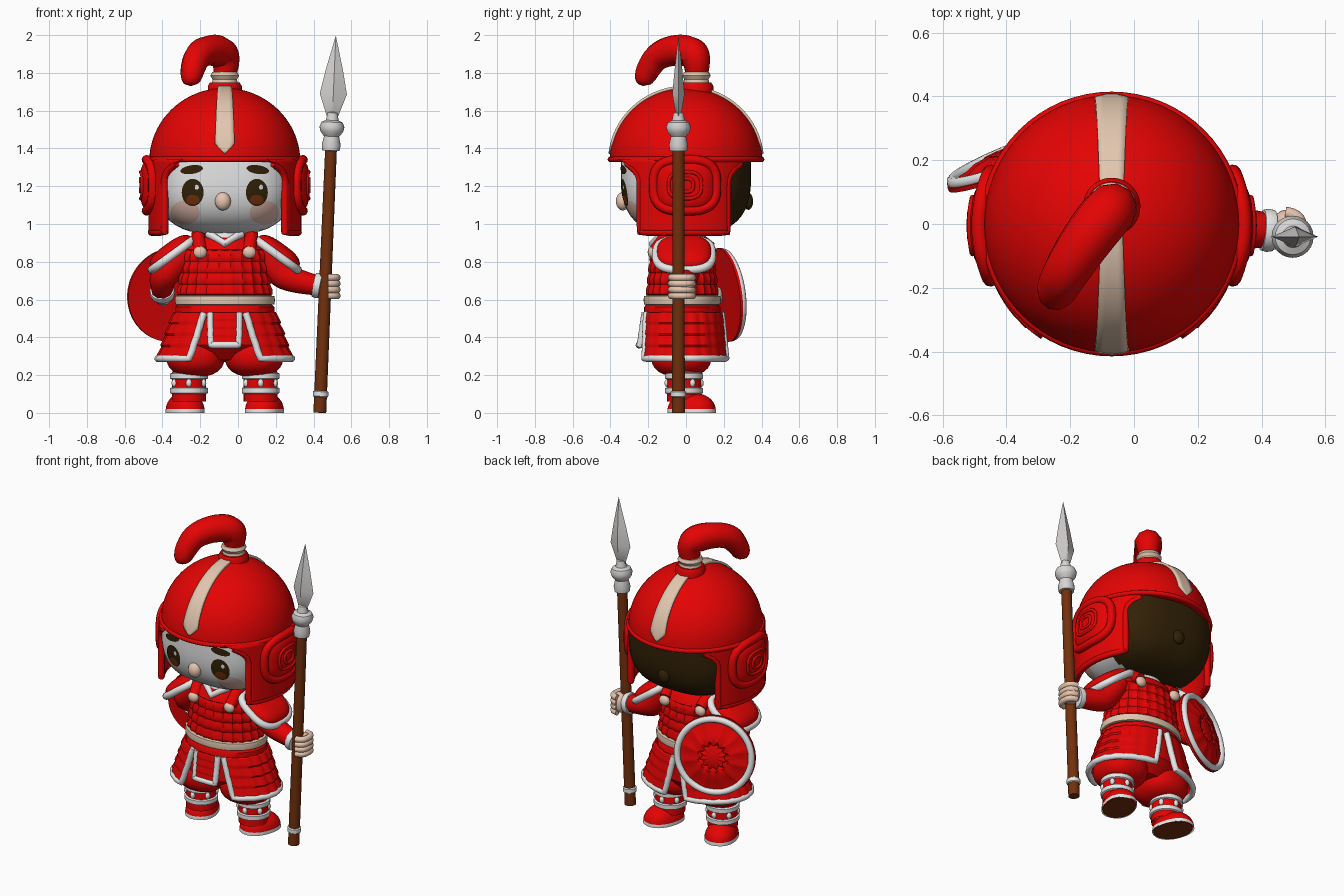
import bpy, bmesh, math
from math import sin, cos, pi, radians
from mathutils import Vector, Matrix

cube = bpy.data.objects.get("Cube")
if cube:
    bpy.data.objects.remove(cube)

CX = -0.07  # body centre line
SIDES = ((1, "left"), (-1, "right"))


def material(name, *rgb):
    m = bpy.data.materials.new(name)
    m.use_nodes = True
    m.diffuse_color = (*rgb, 1)
    m.node_tree.nodes["Principled BSDF"].inputs["Base Color"].default_value = (*rgb, 1)
    return m


RED = material("red", 0.78, 0.001, 0.001)
WHITE = material("white", 0.82, 0.82, 0.82)
BEIGE = material("beige", 0.76, 0.57, 0.43)
SKIN = material("skin", 0.80, 0.56, 0.43)
CHEEK = material("cheek_pink", 0.79, 0.52, 0.44)
WOOD = material("wood_brown", 0.17, 0.030, 0.004)
DARK = material("dark_hair", 0.032, 0.015, 0.002)
STEEL = material("steel", 0.68, 0.66, 0.65)


# Parametric surface from f(u, v) with u, v in 0..1
def grid(name, f, nu, nv, mat, solid=0, matrix=None):
    bm = bmesh.new()
    rows = [[bm.verts.new(f(i / nu, j / nv)) for i in range(nu + 1)] for j in range(nv + 1)]
    for a, b in zip(rows, rows[1:]):
        for i in range(nu):
            bm.faces.new((a[i], a[i + 1], b[i + 1], b[i]))
    bmesh.ops.remove_doubles(bm, verts=bm.verts, dist=1e-4)
    bmesh.ops.recalc_face_normals(bm, faces=bm.faces)
    if matrix:
        bm.transform(matrix)
    me = bpy.data.meshes.new(name)
    bm.to_mesh(me)
    bm.free()
    me.materials.append(mat)
    o = bpy.data.objects.new(name, me)
    bpy.context.collection.objects.link(o)
    if solid:
        mod = o.modifiers.new("thickness", "SOLIDIFY")
        mod.thickness, mod.offset = solid, 0
    return o


def place(loc, rot=None):
    m = Matrix.Translation(loc)
    return m @ rot.to_matrix().to_4x4() if rot else m


# Turned shape from (radius, height) points, with optional vertical flutes
def lathe(name, prof, mat, loc=(0, 0, 0), sy=1, seg=48, rot=None, flutes=0, depth=0):
    def f(u, v):
        r, z = prof[round(v * (len(prof) - 1))]
        r = max(0, r - depth * abs(cos(u * pi * flutes))) if r > 0.001 else 0
        return (r * cos(2 * pi * u), r * sy * sin(2 * pi * u), z)
    return grid(name, f, seg, len(prof) - 1, mat, matrix=place(loc, rot))


# Rounded block: ellipsoid with squareness n
def blob(name, loc, size, mat, n=2, seg=32, rot=None, half=False):
    def f(u, v):
        a = v * pi * (0.5 if half else 1)
        d = (sin(a) * cos(2 * pi * u), sin(a) * sin(2 * pi * u), cos(a))
        k = sum(abs(c) ** n for c in d) ** (-1 / n)
        return Vector([c * k * s for c, s in zip(d, size)])
    return grid(name, f, seg, seg // 2, mat, matrix=place(loc, rot))


def tube(name, pts, r, mat, radii=None, cyclic=False, kind="POLY"):
    cu = bpy.data.curves.new(name, "CURVE")
    cu.dimensions, cu.bevel_depth, cu.bevel_resolution = "3D", r, 3
    cu.use_fill_caps, cu.resolution_u = True, 8
    sp = cu.splines.new(kind)
    sp.points.add(len(pts) - 1)
    for i, p in enumerate(pts):
        sp.points[i].co = (*p, 1)
        sp.points[i].radius = radii[i] / r if radii else 1
    sp.use_cyclic_u = cyclic
    if kind == "NURBS":
        sp.order_u, sp.use_endpoint_u = 3, True
    cu.materials.append(mat)
    bpy.context.collection.objects.link(bpy.data.objects.new(name, cu))


def paint(o, mat, rule):
    o.data.materials.append(mat)
    for p in o.data.polygons:
        p.material_index = rule(p)


# Head: pale face in front, dark hair behind
HZ, HA, HB, HC, HN = 1.28, 0.37, 0.345, 0.335, 2.9
head = blob("head", (CX, 0, HZ), (HA, HB, HC), WHITE, HN, 64)
paint(head, DARK, lambda p: int(p.center.y > 0.05))
blob("nose", (CX - 0.01, -0.335, 1.12), (0.042, 0.036, 0.048), SKIN)
blob("hair_knob", (CX, 0.33, 1.12), (0.04, 0.025, 0.045), DARK)


# Face plate that follows the head surface
def patch(name, x, z, rx, rz, mat, lift, tilt=0):
    def f(u, v):
        a, b = v * rx * cos(2 * pi * u), v * rz * sin(2 * pi * u)
        px, pz = x + a * cos(tilt) - b * sin(tilt), z + a * sin(tilt) + b * cos(tilt)
        k = 1 - abs(px / HA) ** HN - abs((pz - HZ) / HC) ** HN
        return (CX + px, -HB * max(k, 0) ** (1 / HN) - lift, pz)
    grid(name, f, 32, 6, mat)


for s, side in SIDES:
    patch(side + "_cheek", s * 0.21, 1.06, 0.078, 0.064, CHEEK, 0.003)
    patch(side + "_eye", s * 0.17, 1.167, 0.058, 0.072, DARK, 0.005)
    patch(side + "_iris", s * 0.17, 1.128, 0.036, 0.026, WOOD, 0.007)
    patch(side + "_eye_glint", s * 0.17 + 0.022, 1.195, 0.011, 0.013, WHITE, 0.009)
    patch(side + "_eyebrow", s * 0.175, 1.288, 0.06, 0.023, DARK, 0.005, -s * 0.15)


# Helmet dome, rim and centre stripe
def dome(a, k=1):
    return 0.4 * k * sin(a), 1.33 + 0.39 * k * cos(a)


lathe("helmet_dome", [dome(i * pi / 40) for i in range(21)] + [(0.365, 1.33), (0.35, 1.4)],
      RED, (CX, 0, 0), 1.01, 64)
rim = [(0.398 * cos(i * pi / 32), 0.4 * sin(i * pi / 32)) for i in range(64)]
tube("helmet_rim", [(CX + x, y, 1.342) for x, y in rim], 0.015, RED, cyclic=True)


def stripe(u, v):
    s = 2 * u - 1
    w = (0.034 + 0.02 * abs(s)) * min(1, (1 - abs(s)) / 0.09)
    r, z = dome(abs(s) * radians(84), 1.012)
    return (CX + (2 * v - 1) * w, math.copysign(r, s), z)


grid("helmet_stripe", stripe, 60, 4, BEIGE, 0.016)


# Helmet side guards with curved ear plates
def guard(s):
    def f(u, v):
        spread = radians(35 + 22 * max(0, (v - 0.66) / 0.34) ** 2.5)
        t = (2 * u - 1) * spread
        return (CX + s * 0.388 * cos(t), 0.4 * sin(t) - 0.012, 0.957 + 0.388 * v)
    return f


def ear(s, lift, size):
    def f(u, v):
        a = 2 * pi * u
        k = v * size * (abs(cos(a)) ** 3 + abs(sin(a)) ** 3) ** (-1 / 3)
        y, z = 0.182 * k * cos(a), 0.148 * k * sin(a)
        x = 0.4 * math.sqrt(1 - (y / 0.41) ** 2) + lift * (1 - v ** 6)
        return (CX + s * x, y - 0.005, 1.205 + z)
    return f


for s, side in SIDES:
    g = guard(s)
    grid(side + "_helmet_guard", g, 24, 20, RED, 0.034)
    edge = [g(0, 0.94 - i / 12.8) for i in range(13)] + [g(i / 12, 0) for i in range(1, 12)]
    edge += [g(1, i / 12.8) for i in range(13)]
    tube(side + "_guard_edge", edge, 0.02, RED)
    grid(side + "_ear_plate", ear(s, 0.045, 0.95), 48, 12, RED)
    border = ear(s, 0, 0.91)
    tube(side + "_ear_border", [Vector(border(i / 48, 1)) + Vector((s * 0.014, 0, 0)) for i in range(48)],
         0.026, RED, cyclic=True)
    relief = ear(s, 0.045, 0.95)
    for k in (0.25, 0.5):
        arc = [Vector(relief(i / 24, k)) for i in range(24)]
        tube(side + "_ear_relief", arc, 0.01, RED, cyclic=True)

# Crest socket and plume
lathe("crest_base", [(0, 1.69), (0.09, 1.69), (0.09, 1.73), (0.078, 1.75), (0, 1.75)], RED, (CX, 0.055, 0))
lathe("crest_socket", [(0, 1.73), (0.07, 1.74), (0.064, 1.765), (0.076, 1.785), (0.066, 1.805), (0, 1.81)],
      BEIGE, (CX, 0.055, 0))
tube("plume", [(-0.07, 0.055, 1.79), (-0.06, 0.06, 1.85), (-0.08, 0.04, 1.91), (-0.15, -0.05, 1.925),
               (-0.215, -0.15, 1.895), (-0.24, -0.2, 1.82), (-0.247, -0.218, 1.775), (-0.25, -0.224, 1.75),
               (-0.25, -0.226, 1.738), (-0.25, -0.226, 1.731)],
     0.08, RED, [0.06, 0.072, 0.086, 0.082, 0.074, 0.066, 0.057, 0.045, 0.03, 0.002], kind="NURBS")

# Banded torso armour, yoke, belt and collar
rows = [(0, 0.45), (0.24, 0.45), (0.25, 0.58), (0.25, 0.625)]
for i in range(4):
    z, r = 0.625 + i * 0.06, 0.248 - 0.008 * i
    rows += [(r + 0.008, z + 0.004), (r + 0.006, z + 0.03), (r - 0.006, z + 0.056)]
body = (CX, -0.02, 0)
lathe("torso_armour", rows + [(0.205, 0.87)], RED, body, 0.76, 96, flutes=24, depth=0.01)
lathe("chest_yoke", [(0.2, 0.855), (0.215, 0.865), (0.19, 0.91), (0.13, 0.95), (0, 0.97)], RED, body, 0.78)
lathe("belt", [(0.24, 0.57), (0.262, 0.575), (0.266, 0.6), (0.262, 0.618), (0.24, 0.622)], BEIGE, body, 0.77)
lathe("waist_band", [(0.24, 0.5), (0.262, 0.51), (0.262, 0.56), (0.25, 0.572)], RED, body, 0.77)
lathe("neck", [(0.13, 0.92), (0.12, 0.955), (0.1, 1.0)], WHITE, body)
tube("collar", [(CX - 0.09, -0.12, 0.95), (CX, -0.175, 0.895), (CX + 0.09, -0.12, 0.95)], 0.022, WHITE)
for s, side in SIDES:
    tube(side + "_shoulder_strap", [(CX + s * 0.13, -0.16, 0.86), (CX + s * 0.14, -0.11, 0.93),
                                    (CX + s * 0.14, 0.03, 0.95), (CX + s * 0.13, 0.13, 0.87)], 0.036, RED)
    for y, end in ((-0.178, "front"), (0.138, "back")):
        blob(f"{side}_{end}_knot", (CX + s * 0.13, y, 0.85), (0.036, 0.025, 0.033), SKIN, seg=16)


# Skirt panels with white edging
def panel(name, top, bottom, zb):
    def skirt(u, v, bump):
        t = radians((top[0] + (top[1] - top[0]) * u) * (1 - v) + (bottom[0] + (bottom[1] - bottom[0]) * u) * v)
        z = 0.53 + (zb - 0.53) * v
        k = (0.53 - z) / 0.25 + bump * (0.12 * (min(v, 0.999) * 4 % 1) + 0.1 * abs(sin(t * 11)))
        return (CX + sin(t) * (0.255 + 0.09 * k), -0.02 - cos(t) * (0.205 + 0.03 * k), z)

    grid(name, lambda u, v: skirt(u, v, 1), 48, 24, RED, 0.015)
    edge = [skirt(0, i / 10, 0.6) for i in range(11)] + [skirt(i / 24, 1, 0.6) for i in range(1, 24)]
    tube(name + "_trim", edge + [skirt(1, 1 - i / 10, 0.6) for i in range(11)], 0.019, WHITE)


for s, side in SIDES:
    panel(side + "_skirt_panel", (s * 25, s * 174), (s * 33, s * 167), 0.288)
panel("front_skirt_panel", (-17, 17), (-13, 13), 0.36)
lathe("hips", [(0, 0.27), (0.15, 0.28), (0.25, 0.36), (0.25, 0.53), (0, 0.54)], RED, body, 0.76)

# Trousers, wrapped shins and boots
for s, side in SIDES:
    blob(side + "_trouser_leg", (CX + s * 0.155, -0.025, 0.3), (0.155, 0.16, 0.11), RED, 2.4)
    lathe(side + "_shin", [(0.09, 0.06), (0.09, 0.2), (0.085, 0.24)], RED, (CX + s * 0.19, -0.01, 0))
    for z in (0.118, 0.195):
        lathe(f"{side}_shin_wrap", [(0.085, z - 0.02), (0.1, z - 0.013), (0.1, z + 0.013), (0.085, z + 0.02)],
              WHITE, (CX + s * 0.19, -0.01, 0))
    for a in range(0, 360, 60):
        blob(side + "_shin_stud", (CX + s * 0.19 + 0.088 * sin(radians(a)), -0.01 - 0.088 * cos(radians(a)), 0.158),
             (0.016, 0.016, 0.022), WHITE, seg=12)
    turn = Matrix.Rotation(-s * radians(18), 3, "Z").to_quaternion()
    foot = (CX + s * 0.21, 0.03, 0)
    boot = blob(side + "_boot", foot, (0.097, 0.13, 0.105), RED, 2.3, 48, turn, half=True)
    paint(boot, WHITE, lambda p: int(p.center.z < 0.024))
    lathe(side + "_sole", [(0, 0), (0.094, 0), (0.094, 0.004), (0, 0.004)], WOOD, foot, 1.32, rot=turn)

# Shoulder guards with white edging
for s, side in SIDES:
    tilt = Matrix.Rotation(s * radians(36), 3, "Y").to_quaternion()
    at = Vector((CX + s * 0.275, -0.01, 0.838))
    blob(side + "_shoulder_guard", at, (0.135, 0.145, 0.065), RED, 2.8, 40, tilt, half=True)
    loop = []
    for i in range(48):
        c, d = cos(i * pi / 24), sin(i * pi / 24)
        k = (abs(c) ** 3 + abs(d) ** 3) ** (-1 / 3)
        loop.append(at + tilt @ Vector((0.137 * c * k, 0.147 * d * k, 0)))
    tube(side + "_shoulder_trim", loop, 0.023, WHITE, cyclic=True)

# Arms, cuffs and hands
ARMS = {"left": [(0.13, 0, 0.86), (0.2, 0, 0.75), (0.29, -0.01, 0.7), (0.42, -0.02, 0.675)],
        "right": [(-0.27, 0, 0.86), (-0.36, 0, 0.76), (-0.41, 0.03, 0.7), (-0.4, 0.11, 0.64)]}
for side, pts in ARMS.items():
    tube(side + "_arm", pts, 0.07, RED, [0.08, 0.078, 0.07, 0.055], kind="NURBS")
    a, b = Vector(pts[2]), Vector(pts[3])
    lathe(side + "_cuff", [(0, -0.02), (0.064, -0.018), (0.068, 0), (0.064, 0.018), (0, 0.02)], WHITE, b,
          rot=(b - a).to_track_quat("Z", "Y"))
blob("left_hand", (0.485, -0.01, 0.67), (0.05, 0.055, 0.062), SKIN, 2.4)
blob("right_hand", (-0.395, 0.155, 0.62), (0.045, 0.04, 0.05), SKIN, 2.4)
for i in range(4):
    z = 0.62 + i * 0.032
    tube("left_finger", [(0.475, 0.035, z), (0.515, 0.03, z), (0.528, -0.02, z), (0.515, -0.072, z), (0.475, -0.078, z)],
         0.019, SKIN, kind="NURBS")

# Spear
LEAN = Matrix.Rotation(0.0425, 3, "Y").to_quaternion()
FOOT = (0.433, -0.04, 0)
for name, prof, mat, seg, sy in (
        ("spear_shaft", [(0, 0), (0.034, 0.002), (0.031, 1.4), (0, 1.4)], WOOD, 24, 1),
        ("spear_foot_ring", [(0.03, 0.08), (0.041, 0.088), (0.041, 0.112), (0.03, 0.12)], WHITE, 24, 1),
        ("spear_socket", [(0, 1.385), (0.046, 1.39), (0.05, 1.42), (0.04, 1.465), (0.06, 1.49), (0.066, 1.515),
                          (0.056, 1.54), (0.034, 1.55), (0.026, 1.59), (0, 1.6)], STEEL, 24, 1),
        ("spear_blade", [(0, 1.55), (0.026, 1.56), (0.072, 1.69), (0.045, 1.82), (0, 2.0)], STEEL, 4, 0.45)):
    lathe(name, prof, mat, FOOT, sy, seg, LEAN)

# Round shield carried behind, pale rim on its outer face only
FACE = Vector((-0.36, 0.92, 0.12)).to_track_quat("Z", "Y")
HUB = Vector((-0.352, 0.205, 0.625))
lathe("shield_board", [(0, 0.045), (0.07, 0.042), (0.085, 0.034), (0.1, 0.042), (0.15, 0.034), (0.18, 0.02),
                       (0.225, 0.01)], RED, HUB, 1, 96, FACE, 12, 0.018)
lathe("shield_back", [(0.22, 0.012), (0.25, 0.002), (0.25, -0.012), (0, -0.004)], RED, HUB, 1, 64, FACE)
ring = [HUB + FACE @ Vector((0.228 * cos(i * pi / 32), 0.228 * sin(i * pi / 32), 0.01)) for i in range(64)]
tube("shield_rim", ring, 0.02, WHITE, cyclic=True)

# Turn curves into meshes and smooth the shading
bpy.ops.object.select_all(action="DESELECT")
for kind in ("CURVE", "MESH"):
    for o in bpy.context.scene.objects:
        if o.type == kind:
            o.select_set(True)
            bpy.context.view_layer.objects.active = o
    if kind == "CURVE":
        bpy.ops.object.convert(target="MESH")
bpy.ops.object.shade_smooth_by_angle(angle=radians(40))
